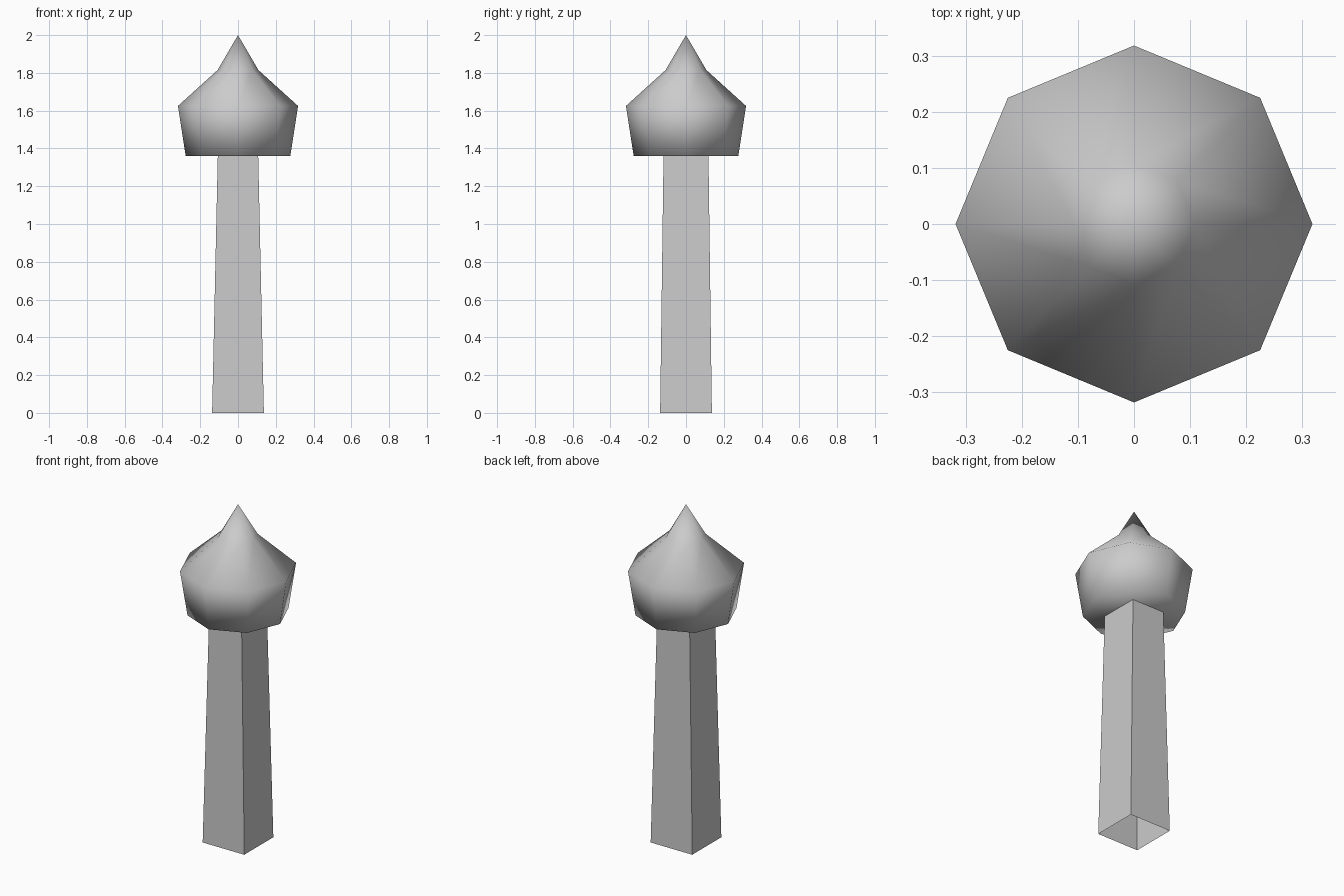
import bpy
import math

default = bpy.data.objects.get("Cube")
if default:
    bpy.data.objects.remove(default, do_unlink=True)

# One plain grey for the whole model
grey = bpy.data.materials.new("light_grey")
grey.use_nodes = True
GREY = (0.6, 0.6, 0.6, 1)
grey.diffuse_color = GREY
grey.node_tree.nodes["Principled BSDF"].inputs["Base Color"].default_value = GREY


def loft(name, rings, smooth, cap_start=False, apex=None):
    """Skin equal-length rings of points, optionally capped and closed to a tip."""
    n = len(rings[0])
    verts = [p for ring in rings for p in ring]
    faces = []
    for r in range(len(rings) - 1):
        for i in range(n):
            j = (i + 1) % n
            faces.append((r * n + i, r * n + j, (r + 1) * n + j, (r + 1) * n + i))
    if cap_start:
        faces.append(tuple(reversed(range(n))))
    if apex:
        tip, last = len(verts), (len(rings) - 1) * n
        verts.append(apex)
        faces += [(last + i, last + (i + 1) % n, tip) for i in range(n)]
    mesh = bpy.data.meshes.new(name)
    mesh.from_pydata(verts, [], faces)
    mesh.polygons.foreach_set("use_smooth", [smooth] * len(faces))
    mesh.materials.append(grey)
    obj = bpy.data.objects.new(name, mesh)
    bpy.context.collection.objects.link(obj)
    return obj


def rectangle(hx, hy, z):
    return [(-hx, -hy, z), (hx, -hy, z), (hx, hy, z), (-hx, hy, z)]


def octagon(radius, z):
    angles = [math.tau * i / 8 for i in range(8)]
    return [(radius * math.cos(a), radius * math.sin(a), z) for a in angles]


# Tapered square post, hollow and open underneath
loft("post", [rectangle(0.137, 0.137, 0), rectangle(0.107, 0.119, 1.36)], False)

# Eight-sided pointed dome with a flat underside
profile = [(0.277, 1.36), (0.318, 1.625), (0.108, 1.815)]
loft("dome", [octagon(r, z) for r, z in profile], True,
     cap_start=True, apex=(0, 0, 2))
